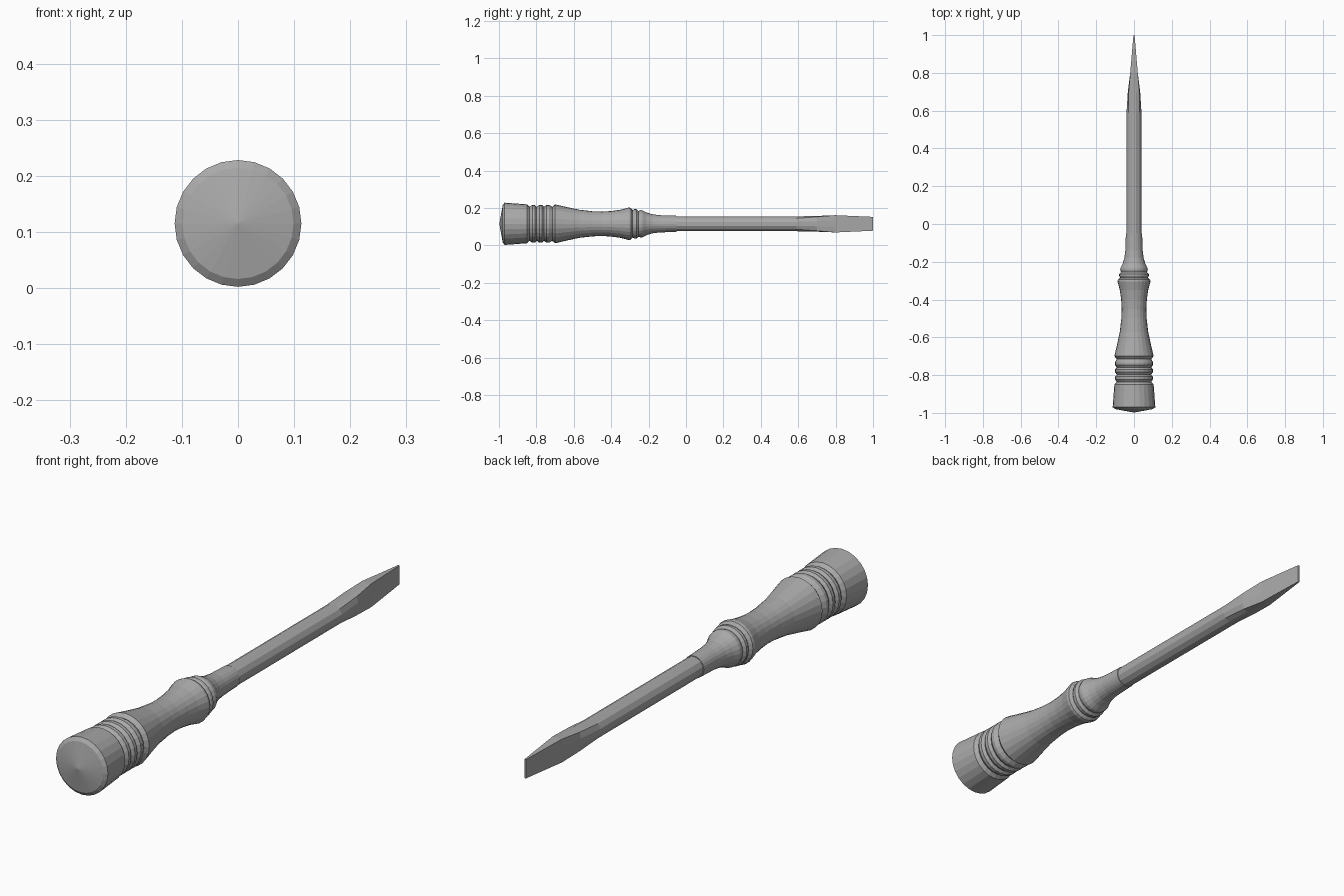
import bpy, bmesh, math

AXIS_Z = 0.115

cube = bpy.data.objects.get("Cube")
if cube:
    bpy.data.objects.remove(cube, do_unlink=True)

grey = bpy.data.materials.new("plain grey")
grey.use_nodes = True
grey.diffuse_color = (0.4, 0.4, 0.4, 1)
grey.node_tree.nodes["Principled BSDF"].inputs["Base Color"].default_value = (0.4, 0.4, 0.4, 1)


def loft(name, sections):
    """Skin a list of equal-length rings [(y, [(x, z), ...])] and cap both ends."""
    bm = bmesh.new()
    rings = [[bm.verts.new((x, y, z + AXIS_Z)) for x, z in pts] for y, pts in sections]
    n = len(rings[0])
    for a, b in zip(rings, rings[1:]):
        for i in range(n):
            j = (i + 1) % n
            bm.faces.new((a[i], a[j], b[j], b[i]))
    for ring in (rings[0], rings[-1]):
        bm.faces.new(ring)
    bmesh.ops.remove_doubles(bm, verts=bm.verts, dist=0.00005)
    bmesh.ops.recalc_face_normals(bm, faces=bm.faces)
    mesh = bpy.data.meshes.new(name)
    bm.to_mesh(mesh)
    bm.free()
    mesh.materials.append(grey)
    obj = bpy.data.objects.new(name, mesh)
    bpy.context.collection.objects.link(obj)
    return obj


def circle(r, n, offset=0.0):
    return [(r * math.cos(math.tau * (i + offset) / n),
             r * math.sin(math.tau * (i + offset) / n)) for i in range(n)]


# Handle: domed butt, grip rings, waisted grip, small rings and collar
profile = [(-0.998, 0.001), (-0.98, 0.099), (-0.97, 0.113), (-0.85, 0.104)]
for y in (-0.815, -0.777, -0.739):
    profile += [(y - 0.021, 0.091), (y - 0.007, 0.101), (y + 0.007, 0.101)]
profile += [(-0.715, 0.091), (-0.7, 0.104), (-0.64, 0.09), (-0.57, 0.075),
            (-0.5, 0.067), (-0.45, 0.065), (-0.4, 0.068), (-0.35, 0.075),
            (-0.305, 0.087), (-0.295, 0.085), (-0.285, 0.073), (-0.275, 0.079),
            (-0.265, 0.079), (-0.255, 0.069), (-0.243, 0.073), (-0.233, 0.072),
            (-0.21, 0.06), (-0.18, 0.051), (-0.14, 0.046), (-0.05, 0.043)]
loft("handle", [(y, circle(r, 24)) for y, r in profile])

# Faceted shaft
SIDES = 12
shaft_ring = circle(0.041, SIDES, 0.5)
loft("shaft", [(-0.1, shaft_ring), (0.59, shaft_ring)])


# Blade: round section flattening to a flared wedge, then tapering to the tip
def flat_ring(w, h):
    pts = []
    for x, z in shaft_ring:
        side = abs(x) > 0.035
        cap = abs(z) > 0.035
        px = math.copysign(w * (0.35 if cap else 1), x)
        pz = math.copysign(h * (0.35 if side else 1), z)
        pts.append((px, pz))
    return pts


def blend(a, b, t):
    return [(p[0] + (q[0] - p[0]) * t, p[1] + (q[1] - p[1]) * t) for p, q in zip(a, b)]


loft("blade", [(0.59, shaft_ring),
               (0.7, blend(shaft_ring, flat_ring(0.027, 0.044), 0.55)),
               (0.8, flat_ring(0.02, 0.046)),
               (1.0, flat_ring(0.003, 0.037))])
